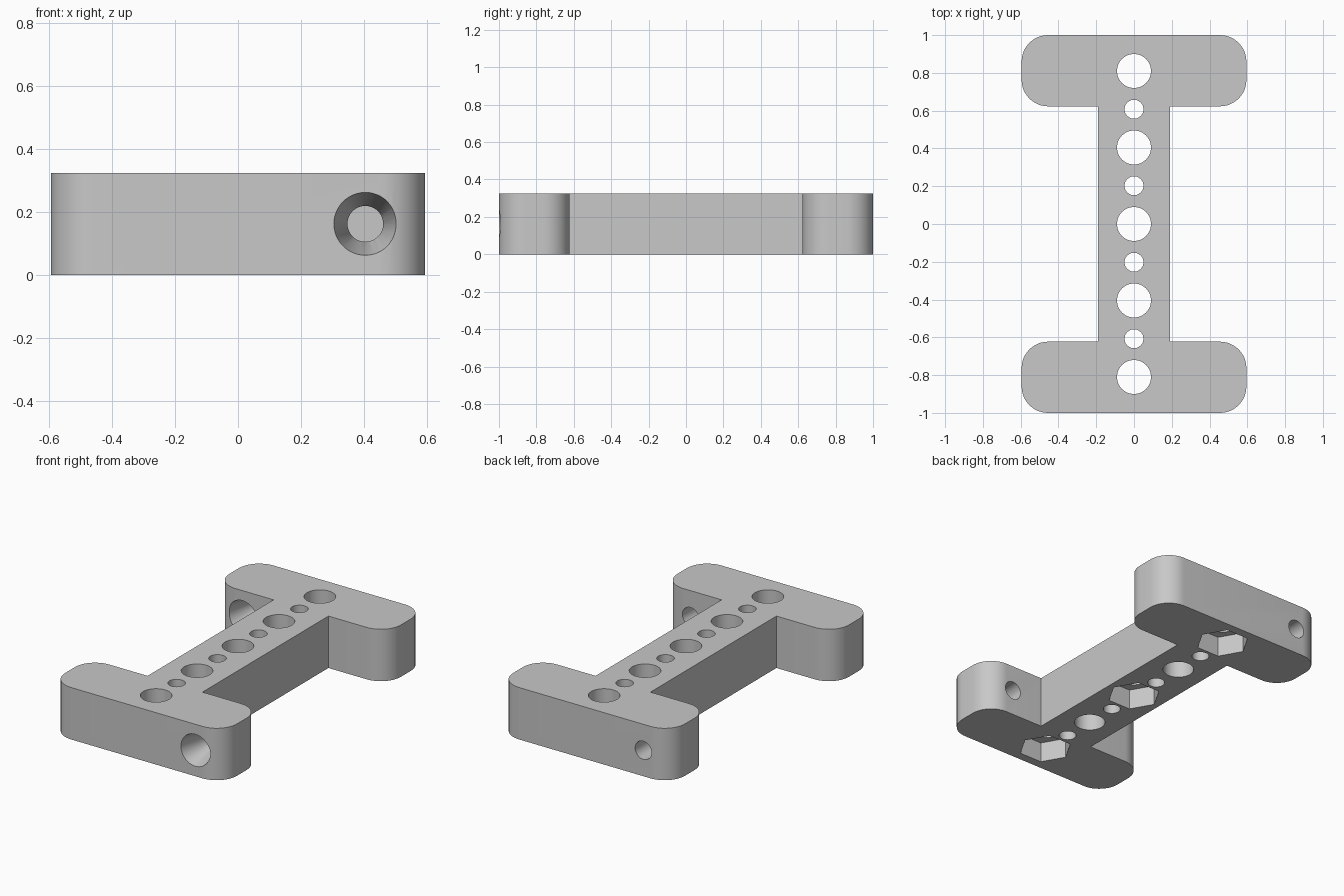
import bpy, bmesh, math
from mathutils import Matrix, Vector

if "Cube" in bpy.data.objects:
    bpy.data.objects.remove(bpy.data.objects["Cube"])

HEIGHT = 0.325
HALF_X, INNER_Y, WEB = 0.595, 0.623, 0.19
CORNER = 0.14
PITCH = 0.405

grey = bpy.data.materials.new("light grey")
grey.use_nodes = True
colour = (0.58, 0.58, 0.58, 1)
grey.diffuse_color = colour
grey.node_tree.nodes["Principled BSDF"].inputs["Base Color"].default_value = colour


def add_object(name, bm):
    bmesh.ops.recalc_face_normals(bm, faces=bm.faces)
    mesh = bpy.data.meshes.new(name)
    bm.to_mesh(mesh)
    bm.free()
    mesh.materials.append(grey)
    obj = bpy.data.objects.new(name, mesh)
    bpy.context.collection.objects.link(obj)
    return obj


def arc(cx, cy, start, steps=12):
    """Quarter-circle corner, counter-clockwise from the start angle."""
    angles = [math.radians(start + 90 * i / steps) for i in range(steps + 1)]
    return [(cx + CORNER * math.cos(a), cy + CORNER * math.sin(a)) for a in angles]


# I-shaped body: one half of the outline, turned half round for the other
cx = HALF_X - CORNER
half = [(WEB, INNER_Y)]
half += arc(cx, INNER_Y + CORNER, -90) + arc(cx, 1 - CORNER, 0)
half += arc(-cx, 1 - CORNER, 90) + arc(-cx, INNER_Y + CORNER, 180)
half += [(-WEB, INNER_Y)]
outline = half + [(-x, -y) for x, y in half]

bm = bmesh.new()
face = bm.faces.new([bm.verts.new((x, y, 0)) for x, y in outline])
top = bmesh.ops.extrude_face_region(bm, geom=[face])
bmesh.ops.translate(bm, vec=(0, 0, HEIGHT),
                    verts=[v for v in top["geom"] if isinstance(v, bmesh.types.BMVert)])
body = add_object("bracket_body", bm)


def cut(name, start, end, r1, r2, sides=48):
    """Remove a round or many-sided bore running from start to end."""
    start, end = Vector(start), Vector(end)
    axis = end - start
    turn = axis.to_track_quat('Z', 'Y').to_matrix().to_4x4() if axis.y else Matrix()
    bm = bmesh.new()
    bmesh.ops.create_cone(bm, cap_ends=True, segments=sides, radius1=r1, radius2=r2,
                          depth=axis.length,
                          matrix=Matrix.Translation((start + end) / 2) @ turn)
    if sides == 6:
        # put two corners of the nut pocket on the x axis
        bmesh.ops.rotate(bm, verts=bm.verts, cent=start,
                         matrix=Matrix.Rotation(math.radians(30), 3, 'Z'))
    cutter = add_object(name, bm)
    cutter.hide_render = True
    mod = body.modifiers.new(name, 'BOOLEAN')
    mod.operation, mod.solver, mod.object = 'DIFFERENCE', 'EXACT', cutter
    bpy.context.view_layer.objects.active = body
    bpy.ops.object.modifier_apply(modifier=name)
    bpy.data.objects.remove(cutter)


# row of alternating large and small holes along the web
for i in range(-4, 5):
    y = i * PITCH / 2
    radius = 0.05 if i % 2 else 0.09
    cut("web_hole", (0, y, -0.1), (0, y, HEIGHT + 0.1), radius, radius)

# hexagonal nut pockets in the underside
for y in (-2 * PITCH, 0, 2 * PITCH):
    cut("nut_pocket", (0, y, -0.1), (0, y, 0.127), 0.155, 0.155, 6)

# countersunk screw hole through each flange, entered from the front
mid, sink, slope = HEIGHT / 2, 0.185, 0.043 / 0.185
for x, y in ((0.405, -1), (-0.405, INNER_Y)):
    cut("screw_hole", (x, y - 0.1, mid), (x, y + 0.5, mid), 0.057, 0.057)
    cut("countersink", (x, y - 0.02, mid), (x, y + sink, mid), 0.1 + 0.02 * slope, 0.057)

# hexagon corners first: find out whether flats are aligned, then shade
bpy.ops.object.select_all(action='DESELECT')
body.select_set(True)
bpy.context.view_layer.objects.active = body
bpy.ops.object.shade_smooth_by_angle(angle=math.radians(30))
